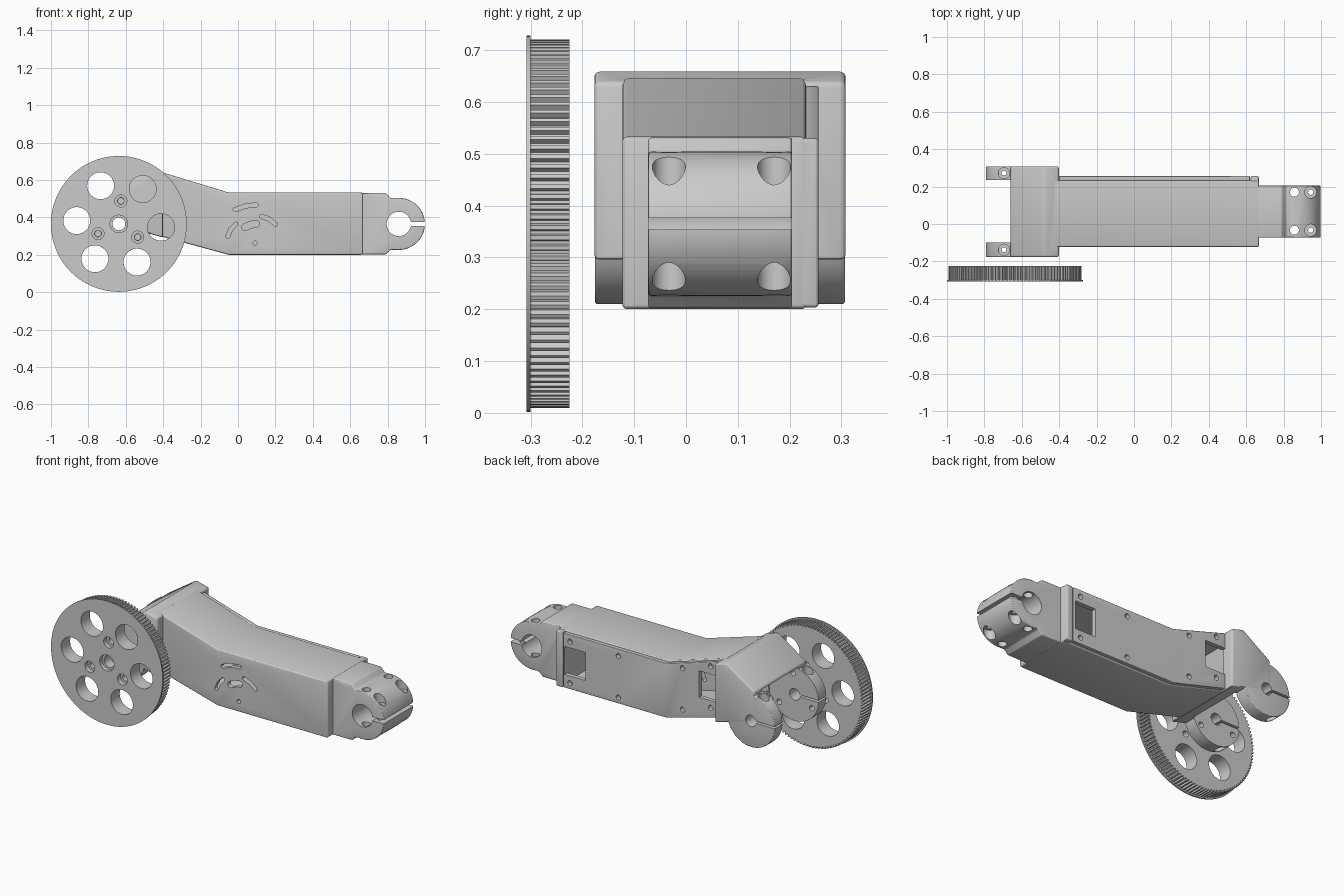
import bpy, bmesh
from math import sin, cos, pi, radians, atan2
from mathutils import Matrix, Vector

if "Cube" in bpy.data.objects:
    bpy.data.objects.remove(bpy.data.objects["Cube"])

HUB = (-0.637, 0.365)      # wheel / clevis axis (x, z)
LUG = (0.86, 0.365)        # clamp axis at the far end


def finish_mesh(name, bm):
    bmesh.ops.recalc_face_normals(bm, faces=bm.faces)
    me = bpy.data.meshes.new(name)
    bm.to_mesh(me)
    bm.free()
    ob = bpy.data.objects.new(name, me)
    bpy.context.collection.objects.link(ob)
    return ob


def apply_mods(ob):
    bpy.context.view_layer.objects.active = ob
    for m in list(ob.modifiers):
        bpy.ops.object.modifier_apply(modifier=m.name)


def prism(name, pts, y0, y1, bevel=0):
    """Extrude an x-z outline along y."""
    bm = bmesh.new()
    f = bm.faces.new([bm.verts.new((x, y0, z)) for x, z in pts])
    ext = bmesh.ops.extrude_face_region(bm, geom=[f])
    verts = [v for v in ext["geom"] if isinstance(v, bmesh.types.BMVert)]
    bmesh.ops.translate(bm, verts=verts, vec=(0, y1 - y0, 0))
    ob = finish_mesh(name, bm)
    if bevel:
        m = ob.modifiers.new("round", "BEVEL")
        m.width, m.segments = bevel, 3
        m.limit_method, m.angle_limit = "ANGLE", radians(25)
        apply_mods(ob)
    return ob


def arc(c, r, a0=0, a1=360, n=48):
    full = abs(a1 - a0) == 360
    count = n if full else n + 1
    return [(c[0] + r * cos(radians(a0 + (a1 - a0) * i / n)),
             c[1] + r * sin(radians(a0 + (a1 - a0) * i / n))) for i in range(count)]


def rect(x0, x1, z0, z1):
    return [(x0, z0), (x1, z0), (x1, z1), (x0, z1)]


def disc(c, r, y0, y1, n=48, bevel=0):
    return prism("disc", arc(c, r, n=n), y0, y1, bevel)


def pin(x, y, r, z0, z1):
    """Upright cylinder."""
    bm = bmesh.new()
    bmesh.ops.create_cone(bm, cap_ends=True, segments=28, radius1=r, radius2=r, depth=z1 - z0,
                          matrix=Matrix.Translation((x, y, (z0 + z1) / 2)))
    return finish_mesh("pin", bm)


def slot(pts, w):
    """Rounded outline around a short path."""
    p = [Vector(q) for q in pts]
    side = []
    for i in range(len(p)):
        d = (p[min(i + 1, len(p) - 1)] - p[max(i - 1, 0)]).normalized()
        side.append(Vector((-d.y, d.x)) * w / 2)
    a0 = math_angle(side[-1])
    a1 = math_angle(side[0])
    out = [p[i] + side[i] for i in range(len(p))]
    out += [Vector(q) for q in arc(p[-1], w / 2, a0, a0 - 180, 8)[1:-1]]
    out += [p[i] - side[i] for i in reversed(range(len(p)))]
    out += [Vector(q) for q in arc(p[0], w / 2, a1 + 180, a1, 8)[1:-1]]
    return [tuple(q) for q in out]


def math_angle(v):
    return atan2(v.y, v.x) * 180 / pi


def combine(ob, others, op="DIFFERENCE"):
    for o in others:
        m = ob.modifiers.new("bool", "BOOLEAN")
        m.operation, m.solver, m.object = op, "EXACT", o
        apply_mods(ob)
        bpy.data.objects.remove(o)


def smooth(ob):
    bpy.ops.object.select_all(action="DESELECT")
    ob.select_set(True)
    bpy.context.view_layer.objects.active = ob
    bpy.ops.object.shade_smooth_by_angle(angle=radians(28))


# Toothed wheel with a thin front flange
teeth, rim = 112, []
for i in range(teeth):
    for k, r in ((0, 0.345), (0.3, 0.345), (0.45, 0.356), (0.85, 0.356)):
        a = 2 * pi * (i + k) / teeth
        rim.append((HUB[0] + r * cos(a), HUB[1] + r * sin(a)))
wheel = prism("toothed_wheel", rim, -0.304, -0.225)
combine(wheel, [disc(HUB, 0.363, -0.308, -0.300, 128)], "UNION")
bolts = arc(HUB, 0.123, 85, 445, 3)
cuts = [disc(c, 0.072, -0.4, -0.2) for c in arc(HUB, 0.226, 55.5, 415.5, 6)]
for c in bolts:
    cuts += [disc(c, 0.018, -0.4, -0.2, 24), disc(c, 0.032, -0.4, -0.28, 32)]
cuts += [disc(HUB, 0.034, -0.4, -0.2, 32), disc(HUB, 0.047, -0.4, -0.285, 32)]
combine(wheel, cuts)
smooth(wheel)

# Arm housing: bent beam, wide clevis block, clevis discs, end clamp
arm = prism("arm_housing", [(0.668, 0.2), (0.668, 0.533), (-0.05, 0.533), (-0.43, 0.648),
                            (-0.43, 0.303), (-0.05, 0.2)], -0.123, 0.232, 0.01)
block = prism("block", [(-0.402, 0.638), (-0.48, 0.66), (-0.66, 0.54), (-0.66, 0.365),
                        (-0.52, 0.325), (-0.402, 0.293)], -0.177, 0.308, 0.01)
clamp = prism("clamp", [(0.62, 0.202), (0.79, 0.202), (0.815, 0.227)] + arc(LUG, 0.139, -90, 90, 32)
              + [(0.815, 0.503), (0.79, 0.531), (0.62, 0.531)], -0.073, 0.205, 0.006)
back_rim = prism("rim", rect(0.624, 0.667, 0.203, 0.53), 0.15, 0.256, 0.008)
combine(arm, [block, disc(HUB, 0.155, -0.176, -0.08, 64, 0.006),
              disc(HUB, 0.155, 0.2, 0.307, 64, 0.006), clamp, back_rim], "UNION")

# Hollow interior and joint gap
cuts = [disc(HUB, 0.166, -0.1, 0.236, 64),
        prism("gap", rect(-0.9, -0.655, 0.1, 0.53), -0.1, 0.236),
        prism("hollow", [(0.61, 0.235), (0.61, 0.5), (-0.05, 0.5), (-0.45, 0.612), (-0.49, 0.44),
                         (-0.49, 0.35), (-0.45, 0.335), (-0.05, 0.232)], -0.095, 0.2365)]
# Clevis bores, slits, screws and bolt holes
cuts += [disc(HUB, 0.034, -0.2, 0.4, 32),
         prism("slit", rect(-0.9, HUB[0], 0.359, 0.371), -0.2, 0.4)]
cuts += [disc(c, 0.016, -0.2, -0.05, 24) for c in bolts]
for y in (-0.138, 0.272):
    cuts += [pin(-0.695, y, 0.013, 0.1, 0.6), pin(-0.695, y, 0.03, 0.46, 0.6),
             pin(-0.695, y, 0.03, 0.1, 0.26)]
# End clamp bore, slit and screws
cuts += [disc(LUG, 0.065, -0.2, 0.4), prism("slit", rect(LUG[0], 1.1, 0.354, 0.376), -0.2, 0.4)]
for y in (-0.033, 0.17):
    cuts += [pin(0.945, y, 0.014, 0.1, 0.6), pin(0.945, y, 0.032, 0.437, 0.6),
             pin(0.945, y, 0.032, 0.1, 0.295), pin(0.858, y, 0.024, 0.1, 0.6)]
# Adjustment slots in the front face
for path, w in (([(-0.015, 0.441), (0.04, 0.461), (0.097, 0.467)], 0.022),
                ([(0.125, 0.406), (0.168, 0.39), (0.2, 0.363)], 0.022),
                ([(-0.012, 0.364), (-0.039, 0.335), (-0.055, 0.298)], 0.022),
                ([(0.037, 0.347), (0.065, 0.36), (0.098, 0.366)], 0.036)):
    cuts.append(prism("slot", slot(path, w), -0.2, -0.05))
cuts.append(disc((0.091, 0.262), 0.012, -0.2, -0.05, 24))
combine(arm, cuts)
smooth(arm)

# Back cover plate with windows and screw holes
cover = prism("back_cover", [(0.62, 0.207), (0.62, 0.527), (-0.05, 0.527), (-0.4, 0.631),
                             (-0.4, 0.301), (-0.05, 0.207)], 0.231, 0.256, 0.004)
cuts = [prism("window", rect(0.475, 0.61, 0.285, 0.45), 0.2, 0.3),
        prism("window", rect(-0.45, -0.265, 0.385, 0.54), 0.2, 0.3)]
for x, z in ((0.575, 0.365), (0.26, 0.365), (-0.157, 0.405), (-0.34, 0.465)):
    cuts += [disc((x, z + s), 0.015, 0.2, 0.3, 20) for s in (-0.122, 0.122)]
combine(cover, cuts)
smooth(cover)
